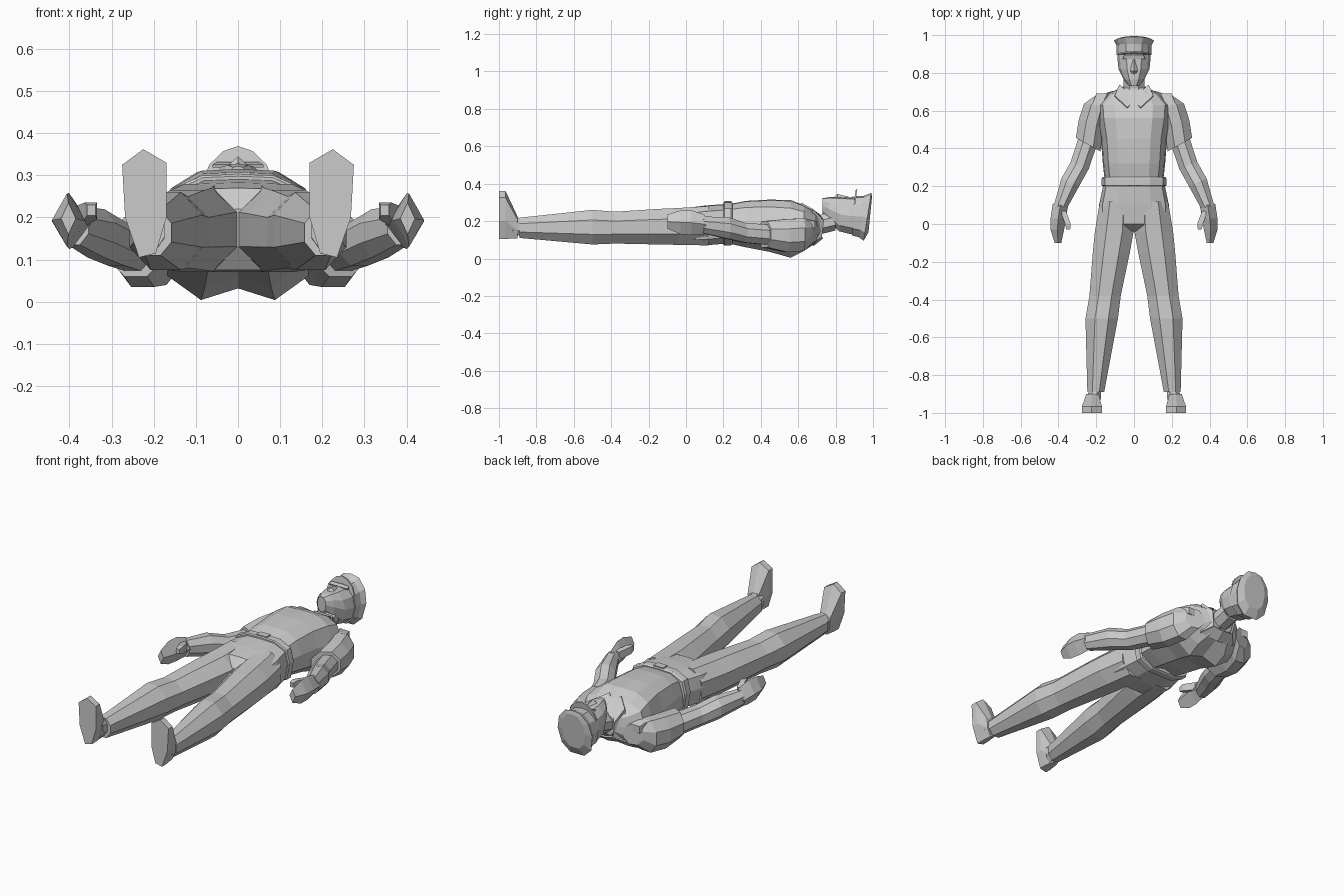
import bpy, bmesh, math

grey = bpy.data.materials.new("grey")
grey.diffuse_color = (0.6, 0.6, 0.6, 1)

# cross-sections as unit (x, z) points; half sections get mirrored in x
def full(half):
    return half + [(-x, z) for x, z in reversed(half) if x > 0]

def ngon(n, off=0.5):
    s = 1 / math.cos(math.pi / n) if off else 1
    return [(s * math.sin(2 * math.pi * (i + off) / n),
             s * math.cos(2 * math.pi * (i + off) / n)) for i in range(n)]

TORSO = full([(0, 1), (.5, .97), (.82, .72), (.97, .1), (1, -.5), (.45, -1), (0, -.82)])
HIPS = full([(0, 1), (.5, .97), (.9, .7), (1, .1), (.9, -.7), (.45, -1), (0, -1)])
HEAD = full([(0, 1), (.45, .93), (.85, .55), (1, 0), (.85, -.65), (.4, -1)])
OCT, SQUARE, DIAMOND = ngon(8), ngon(4), ngon(4, 0)

def finish(name, bm):
    bmesh.ops.recalc_face_normals(bm, faces=bm.faces)
    me = bpy.data.meshes.new(name)
    bm.to_mesh(me)
    bm.free()
    me.materials.append(grey)
    ob = bpy.data.objects.new(name, me)
    bpy.context.collection.objects.link(ob)
    return ob

# ring: (y, x0, x1, z0, z1, y-slope over x, y-slope over z)
def loft(name, section, rings, side=1, caps=True):
    bm = bmesh.new()
    loops = []
    for r in rings:
        y, x0, x1, z0, z1, kx, kz = (tuple(r) + (0, 0))[:7]
        cx, cz, rx, rz = (x0 + x1) / 2, (z0 + z1) / 2, (x1 - x0) / 2, (z1 - z0) / 2
        loops.append([bm.verts.new((side * (cx + u * rx), y + kx * u * rx + kz * v * rz, cz + v * rz))
                      for u, v in section])
    n = len(section)
    for a, b in zip(loops, loops[1:]):
        for i in range(n):
            j = (i + 1) % n
            bm.faces.new((a[i], a[j], b[j], b[i]))
    if caps:
        bm.faces.new(loops[0])
        bm.faces.new(loops[-1])
    return finish(name, bm)

def centred(rings):
    return [(r[0], -r[1], r[1]) + tuple(r[2:]) for r in rings]

# flat panel given thickness
def plate(name, pts, thick, side=1):
    bm = bmesh.new()
    bm.faces.new([bm.verts.new((side * x, y, z)) for x, y, z in pts])
    ob = finish(name, bm)
    m = ob.modifiers.new("thickness", "SOLIDIFY")
    m.thickness, m.offset = thick, 0
    return ob

# shirt, trousers top and belt
loft("shirt", TORSO, centred([
    (.23, .155, .08, .29), (.32, .165, .06, .308), (.45, .175, .035, .315),
    (.56, .195, .004, .312), (.63, .2, .04, .285), (.69, .14, .08, .25), (.72, .07, .12, .23)]))
loft("hips", HIPS, centred([
    (.22, .16, .08, .292), (.1, .185, .07, .283), (.0, .185, .075, .27), (-.04, .04, .13, .22)]))
loft("belt", HIPS, centred([
    (.2, .166, .075, .298), (.205, .172, .07, .303), (.24, .172, .07, .303), (.248, .166, .075, .298)]))
plate("buckle", [(-.03, .205, .304), (.03, .205, .304), (.03, .242, .304), (-.03, .242, .304)], .008)

# neck, head and face
loft("neck", OCT, centred([(.66, .06, .12, .24), (.72, .055, .13, .235), (.8, .055, .15, .25)]))
loft("head", HEAD, centred([
    (.73, .026, .24, .322), (.765, .055, .2, .328), (.82, .082, .145, .328),
    (.88, .088, .13, .325), (.94, .085, .125, .325)]))
loft("nose", DIAMOND, centred([(.795, .012, .315, .33), (.81, .02, .31, .345), (.87, .008, .31, .33)]))
plate("brow", [(-.06, .875, .322), (.06, .875, .322), (.05, .895, .328), (-.05, .895, .328)], .008)

# peaked cap
loft("cap_band", HEAD, centred([(.895, .092, .122, .332, 0, .05), (.945, .092, .112, .336, 0, .12)]))
loft("cap_crown", HEAD, centred([
    (.94, .09, .112, .336, 0, .12), (.97, .106, .095, .35, 0, .16), (.985, .07, .14, .33, 0, .1)]))
plate("cap_peak", [(-.085, .9, .285), (-.068, .905, .325), (-.035, .91, .357), (0, .912, .369),
                   (.035, .91, .357), (.068, .905, .325), (.085, .9, .285)], .008)

for side, tag in ((1, "left"), (-1, "right")):
    # trouser leg
    loft(tag + "_leg", OCT, [
        (.12, .0, .18, .07, .28), (-.04, .002, .207, .073, .27), (-.15, .022, .218, .075, .265),
        (-.38, .07, .236, .08, .25), (-.5, .085, .257, .075, .26), (-.89, .158, .247, .11, .218)], side)
    # shoe: ankle, upper and upright sole
    loft(tag + "_ankle", OCT, [(-.86, .175, .235, .125, .205), (-.93, .175, .25, .12, .23)], side)
    sole = [(.195, .115), (.235, .105), (.268, .2), (.275, .325), (.225, .362), (.17, .33), (.17, .2)]
    bm = bmesh.new()
    loops = []
    for y, sx, zt in ((-1, 1, 1), (-.965, 1, 1), (-.9, .62, .45)):
        loops.append([bm.verts.new((side * (.217 + (x - .217) * sx), y, .11 + (z - .11) * zt)) for x, z in sole])
    for a, b in zip(loops, loops[1:]):
        for i in range(7):
            bm.faces.new((a[i], a[i - 1], b[i - 1], b[i]))
    bm.faces.new(loops[0])
    bm.faces.new(loops[-1])
    finish(tag + "_shoe", bm)

    # short sleeve, arm and hand
    loft(tag + "_sleeve", OCT, [
        (.69, .11, .21, .09, .2, -.3), (.63, .13, .265, .04, .215, .1), (.53, .16, .292, .035, .21, .35),
        (.42, .178, .308, .06, .2, .55)], side)
    loft(tag + "_arm", OCT, [
        (.46, .19, .285, .07, .18, .5), (.31, .24, .335, .085, .19, .4), (.22, .29, .385, .105, .22, .4),
        (.09, .355, .425, .135, .225, .2)], side)
    loft(tag + "_hand", DIAMOND, [
        (.1, .35, .43, .13, .235, .2), (.03, .36, .442, .125, .258), (-.03, .37, .442, .13, .257),
        (-.1, .385, .42, .16, .235)], side)
    loft(tag + "_thumb", SQUARE, [
        (.07, .36, .39, .18, .225), (.0, .335, .365, .195, .235), (-.03, .338, .358, .205, .23)], side)

    # collar halves, shoulder straps and chest pocket
    plate(tag + "_collar_front", [(.005, .645, .268), (.035, .615, .295), (.1, .675, .262),
                                  (.075, .735, .2), (.05, .71, .235)], .008, side)
    plate(tag + "_collar_side", [(.1, .675, .262), (.075, .735, .2), (.06, .725, .12), (.11, .675, .085)], .008, side)
    plate(tag + "_collar_back", [(.11, .675, .085), (.06, .725, .12), (0, .73, .11), (0, .68, .07)], .008, side)
    loft(tag + "_strap", SQUARE, [(.69, .15, .2, .16, .2), (.62, .175, .225, .185, .215)], side)
